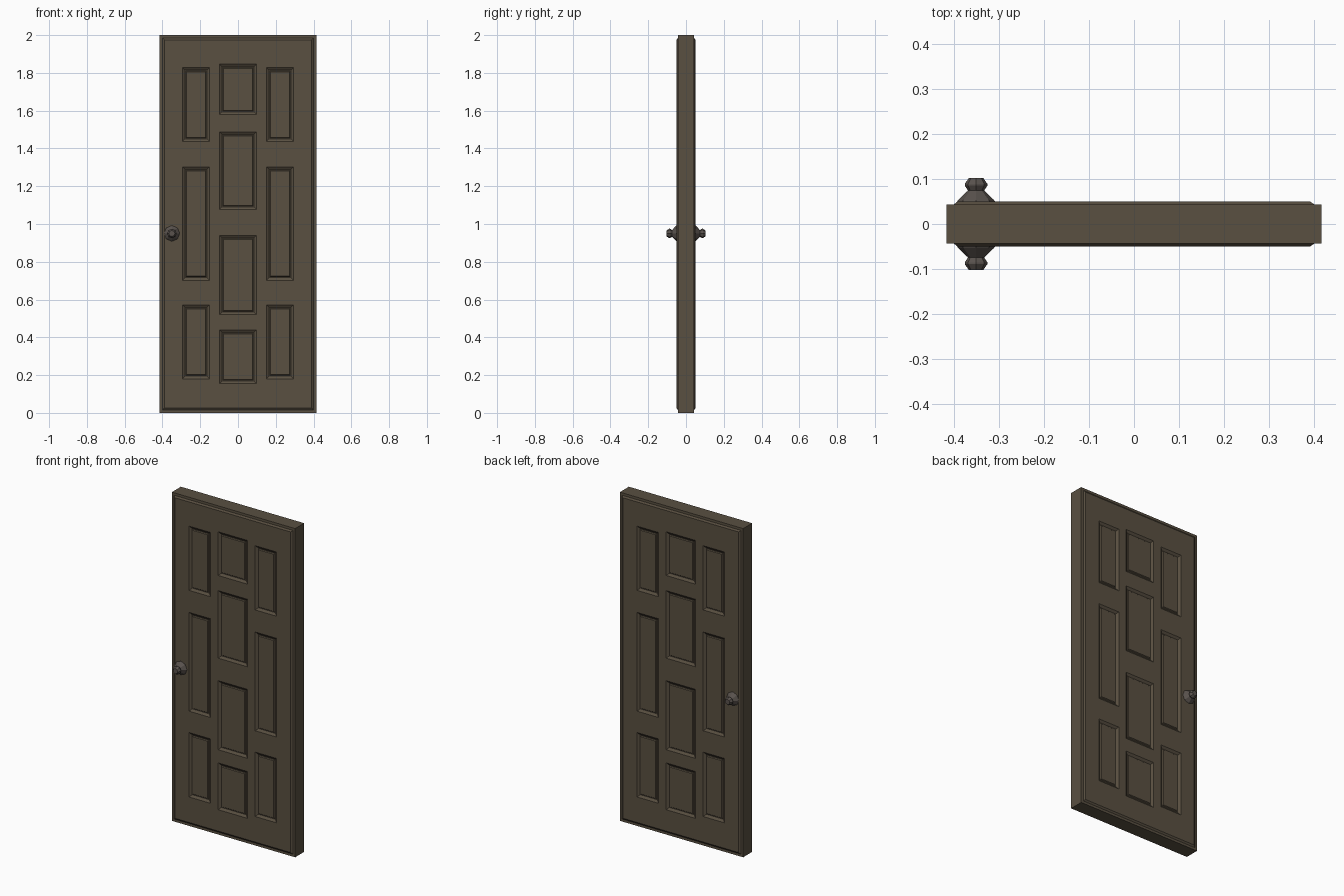
import bpy, bmesh, math

if "Cube" in bpy.data.objects:
    bpy.data.objects.remove(bpy.data.objects["Cube"])

def material(name, rgb):
    m = bpy.data.materials.new(name)
    m.diffuse_color = (*rgb, 1)
    m.use_nodes = True
    m.node_tree.nodes["Principled BSDF"].inputs["Base Color"].default_value = m.diffuse_color
    return m

wood = material("dark_wood", (0.10, 0.079, 0.053))
metal = material("dark_metal", (0.10, 0.085, 0.075))

def finish(name, bm, mat):
    bmesh.ops.remove_doubles(bm, verts=bm.verts, dist=1e-5)
    me = bpy.data.meshes.new(name)
    bm.to_mesh(me)
    bm.free()
    me.materials.append(mat)
    ob = bpy.data.objects.new(name, me)
    bpy.context.collection.objects.link(ob)
    return ob

def face(bm, pts):
    bm.faces.new([bm.verts.new(p) for p in pts])

def rect(x0, x1, z0, z1, y, d=0.0):
    """Corners of an upright rectangle inset by d, wound to face -y."""
    return [(x0 + d, y, z0 + d), (x1 - d, y, z0 + d), (x1 - d, y, z1 - d), (x0 + d, y, z1 - d)]

def nested(bm, box, rings, fill):
    """Bridge concentric rectangles given as (inset, y)."""
    loops = [rect(*box, y, d) for d, y in rings]
    for a, b in zip(loops, loops[1:]):
        for i in range(4):
            j = (i + 1) % 4
            face(bm, [a[i], a[j], b[j], b[i]])
    if fill:
        face(bm, loops[-1])

H, W, SLAB, FACE = 2.0, 0.415, 0.043, 0.05
EDGE = 0.025                      # border around the raised face
PANEL = [(0, -FACE), (0.014, -FACE + 0.010), (0.018, -FACE + 0.010), (0.022, -FACE + 0.005)]
SIDE_Z = [(0.18, 0.572), (0.702, 1.303), (1.437, 1.828)]
MID_Z = [(0.155, 0.44), (0.52, 0.94), (1.077, 1.488), (1.58, 1.846)]

# Door leaf: raised face with recessed panels, mirrored to the back
bm = bmesh.new()
nested(bm, (-W, W, 0, H), [(0, 0), (0, -SLAB), (0.015, -SLAB), (EDGE, -FACE)], False)
xs = [-W + EDGE, -0.294, -0.151, -0.098, 0.098, 0.151, 0.294, W - EDGE]
columns = [[], SIDE_Z, [], MID_Z, [], SIDE_Z, []]
for x0, x1, panels in zip(xs, xs[1:], columns):
    z = EDGE
    for a, b in panels:
        face(bm, rect(x0, x1, z, a, -FACE))
        nested(bm, (x0, x1, a, b), PANEL, True)
        z = b
    face(bm, rect(x0, x1, z, H - EDGE, -FACE))
door = finish("door_leaf", bm, wood)
mod = door.modifiers.new("back_side", 'MIRROR')
mod.use_axis = (False, True, False)

# Door knobs: eight-sided lathe profile, mirrored to the back
profile = [(0.043, 0.048), (0.040, 0.053), (0.018, 0.074), (0.025, 0.085),
           (0.025, 0.089), (0.016, 0.102)]
SIDES = 8
bm = bmesh.new()
loops = [[bm.verts.new((-0.35 + r * math.cos(math.tau * i / SIDES), -y,
                        0.95 + r * math.sin(math.tau * i / SIDES)))
          for i in range(SIDES)] for r, y in profile]
for a, b in zip(loops, loops[1:]):
    for i in range(SIDES):
        j = (i + 1) % SIDES
        bm.faces.new([a[i], a[j], b[j], b[i]])
bm.faces.new(loops[-1])
bmesh.ops.recalc_face_normals(bm, faces=bm.faces)
knob = finish("door_knobs", bm, metal)
mod = knob.modifiers.new("back_side", 'MIRROR')
mod.use_axis = (False, True, False)
